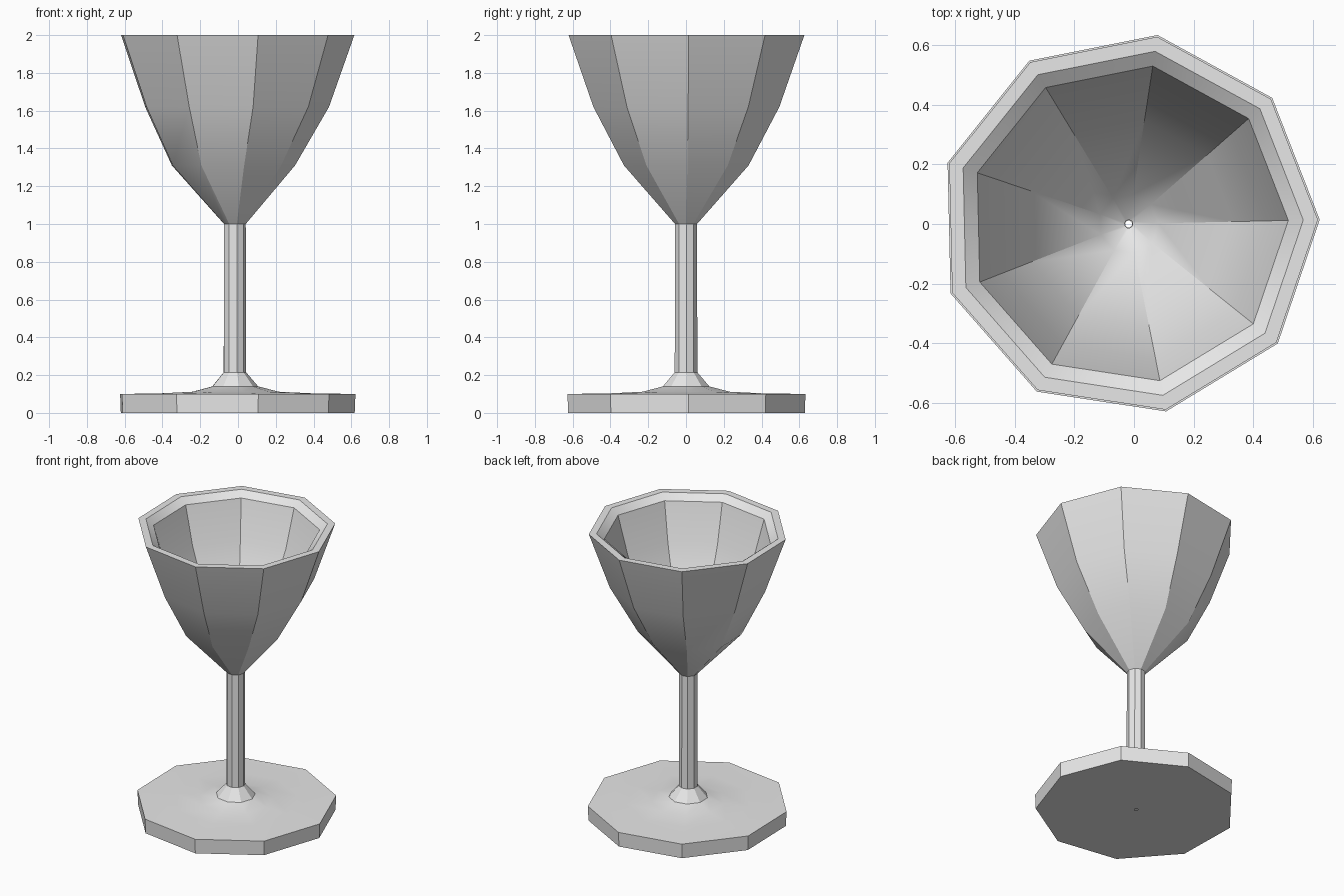
import bpy
import bmesh
from math import cos, sin, radians

cube = bpy.data.objects.get("Cube")
if cube:
    bpy.data.objects.remove(cube, do_unlink=True)

SIDES = 9
START = radians(1.3)
AXIS_X = -0.018

# Single plain grey
grey = bpy.data.materials.new("plain_grey")
grey.use_nodes = True
grey.diffuse_color = (0.8, 0.8, 0.8, 1)
grey.node_tree.nodes["Principled BSDF"].inputs["Base Color"].default_value = (0.8, 0.8, 0.8, 1)

# Half section as (radius, height, sideways shift of the ring)
foot = [(0.012, 0, 0), (0.636, 0, 0), (0.64, 0.1, 0), (0.4, 0.104, 0),
        (0.235, 0.112, 0), (0.125, 0.14, 0)]
stem = [(0.061, 0.215, 0), (0.059, 1.0, 0)]
bowl_outside = [(0.335, 1.31, -0.015), (0.5, 1.62, 0), (0.634, 2.0, 0)]
bowl_inside = [(0.585, 2.0, 0), (0.535, 1.962, 0), (0.46, 1.7, 0),
               (0.35, 1.46, 0), (0.1, 1.11, 0), (0.014, 1.06, 0)]


def lathe(name, section):
    """Spin a section around the upright axis; the tiny axis hole stays open."""
    bm = bmesh.new()
    rings = []
    for radius, height, shift in section:
        angles = [START + radians(360 / SIDES) * i for i in range(SIDES)]
        rings.append([bm.verts.new((AXIS_X + shift + radius * cos(a),
                                    radius * sin(a), height)) for a in angles])
    for low, high in zip(rings, rings[1:]):
        for i in range(SIDES):
            j = (i + 1) % SIDES
            bm.faces.new((low[i], low[j], high[j], high[i]))
    mesh = bpy.data.meshes.new(name)
    bm.to_mesh(mesh)
    bm.free()
    mesh.materials.append(grey)
    obj = bpy.data.objects.new(name, mesh)
    bpy.context.collection.objects.link(obj)
    return obj


# Foot, stem and bowl form one continuous goblet
goblet = lathe("goblet", foot + stem + bowl_outside + bowl_inside)
bpy.ops.object.select_all(action="DESELECT")
goblet.select_set(True)
bpy.context.view_layer.objects.active = goblet
bpy.ops.object.shade_smooth_by_angle(angle=radians(30))
